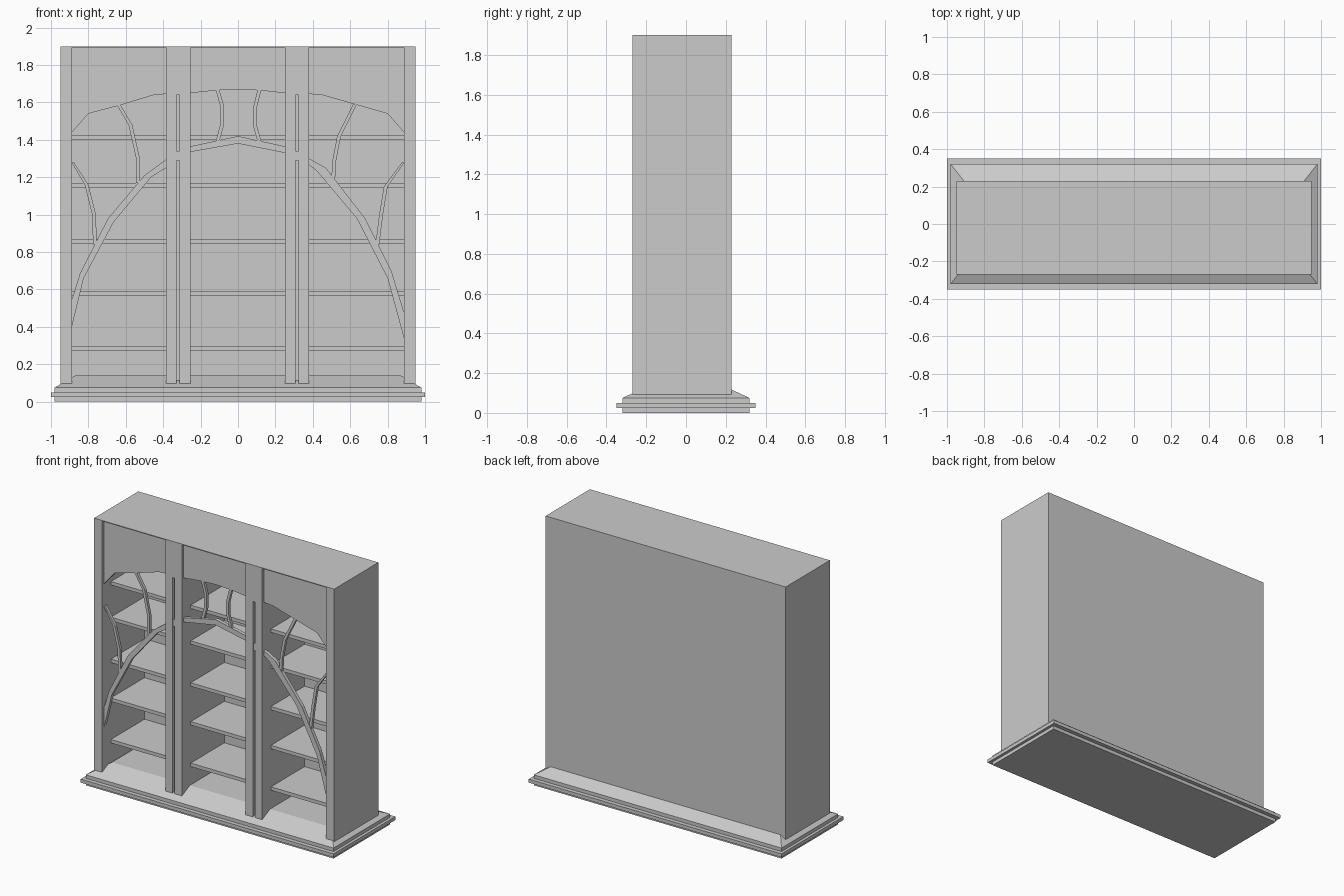
import bpy, bmesh

if "Cube" in bpy.data.objects:
    bpy.data.objects.remove(bpy.data.objects["Cube"])

Y0, Y1 = -0.27, 0.23        # cabinet front and back
TOP = 1.90


def make(name, bm):
    bmesh.ops.recalc_face_normals(bm, faces=bm.faces)
    me = bpy.data.meshes.new(name)
    bm.to_mesh(me)
    bm.free()
    ob = bpy.data.objects.new(name, me)
    bpy.context.collection.objects.link(ob)
    return ob


def box(name, x, y, z):
    bm = bmesh.new()
    bmesh.ops.create_cube(bm, size=1)
    for v in bm.verts:
        v.co = [a[0] if c < 0 else a[1] for a, c in zip((x, y, z), v.co)]
    return make(name, bm)


def plate(name, pts, y0, y1):
    """Front-view outline extruded in depth."""
    bm = bmesh.new()
    f = bm.faces.new([bm.verts.new((x, y0, z)) for x, z in pts])
    ext = bmesh.ops.extrude_face_region(bm, geom=[f])
    for g in ext["geom"]:
        if isinstance(g, bmesh.types.BMVert):
            g.co.y = y1
    return make(name, bm)


def ribbon(name, upper, lower, y0, y1):
    plate(name, upper + lower[::-1], y0, y1)


# stepped plinth with hipped top
box("plinth_foot", (-.98, .98), (-.32, .32), (0, .025))
box("plinth_lip", (-1, 1), (-.35, .35), (.025, .05))
box("plinth_step", (-.98, .98), (-.32, .32), (.05, .075))
hip = box("plinth_slope", (-.98, .98), (-.32, .32), (.075, .14))
for v in hip.data.vertices:
    if v.co.z > .1:
        v.co.x *= .87 / .98
        v.co.y *= .18 / .32

# carcass
for s, side in ((-1, "left"), (1, "right")):
    box("side_" + side, sorted((s * .887, s * .95)), (Y0, Y1), (.085, TOP))
box("back_panel", (-.89, .89), (.21, Y1), (.09, TOP))
box("top_board", (-.887, .887), (Y0, Y1), (TOP - .006, TOP))

# grooved uprights between the bays
for cx, side in ((-.32, "left"), (.315, "right")):
    box("upright_core_" + side, (cx - .065, cx + .065), (Y0 + .03, .21), (.09, TOP))
    for a, b in ((-.065, -.008), (.008, .065)):
        box("upright_strip_" + side, (cx + a, cx + b), (Y0, Y0 + .03), (.095, TOP))
    box("upright_cap_" + side, (cx - .008, cx + .008), (Y0, Y0 + .03), (1.64, TOP))

# shelves in three bays
bays = {"left": (-.887, -.385), "middle": (-.255, .25), "right": (.38, .887)}
for z in (.27, .567, .845, 1.145, 1.40):
    for bay, xs in bays.items():
        box("shelf_" + bay, xs, (-.17, .21), (z, z + .025))

# arched top valances
PY0, PY1 = -.25, -.225
arcs = {
    "left": [(-.887, 1.44), (-.8, 1.54), (-.63, 1.585), (-.45, 1.64), (-.385, 1.645)],
    "middle": [(-.255, 1.65), (-.12, 1.664), (0, 1.67), (.12, 1.664), (.25, 1.65)],
    "right": [(.38, 1.645), (.45, 1.64), (.64, 1.585), (.8, 1.54), (.887, 1.44)],
}
for bay, arc in arcs.items():
    plate("valance_" + bay, arc + [(arc[-1][0], TOP - .003), (arc[0][0], TOP - .003)], PY0, PY1)

# main arching branch, one piece per bay
ribbon("branch_left",
       [(-.887, .55), (-.845, .685), (-.695, .98), (-.5, 1.21), (-.385, 1.295)],
       [(-.887, .405), (-.825, .66), (-.665, .96), (-.465, 1.2), (-.385, 1.25)], PY0, PY1)
ribbon("branch_middle", [(-.255, 1.365), (0, 1.42), (.25, 1.365)],
       [(-.255, 1.335), (0, 1.38), (.25, 1.33)], PY0, PY1)
ribbon("branch_right",
       [(.38, 1.3), (.47, 1.25), (.68, .98), (.82, .7), (.887, .48)],
       [(.38, 1.265), (.42, 1.235), (.635, .98), (.8, .66), (.887, .34)], PY0, PY1)
for cx in (-.32, .315):
    box("branch_crossing", (cx - .008, cx + .008), (Y0 + .005, Y0 + .03), (1.29, 1.34))

# thin twigs joining branch and valance
twigs = [
    [(-.64, 1.59), (-.575, 1.48), (-.535, 1.3), (-.535, 1.17)],
    [(-.887, 1.28), (-.81, 1.16), (-.77, 1.0), (-.765, .84)],
    [(.625, 1.59), (.54, 1.42), (.515, 1.29), (.508, 1.17)],
    [(.887, 1.28), (.79, 1.15), (.765, 1.0), (.745, .84)],
    [(-.11, 1.67), (-.085, 1.58), (-.085, 1.48), (-.11, 1.39)],
    [(.115, 1.67), (.09, 1.57), (.09, 1.48), (.115, 1.39)],
]
for t in twigs:
    w = .01
    left = [(max(x - w, -.89), z) for x, z in t]
    right = [(min(x + w, .89), z) for x, z in t]
    ribbon("twig", left, right, PY0 + .002, PY1 - .002)
